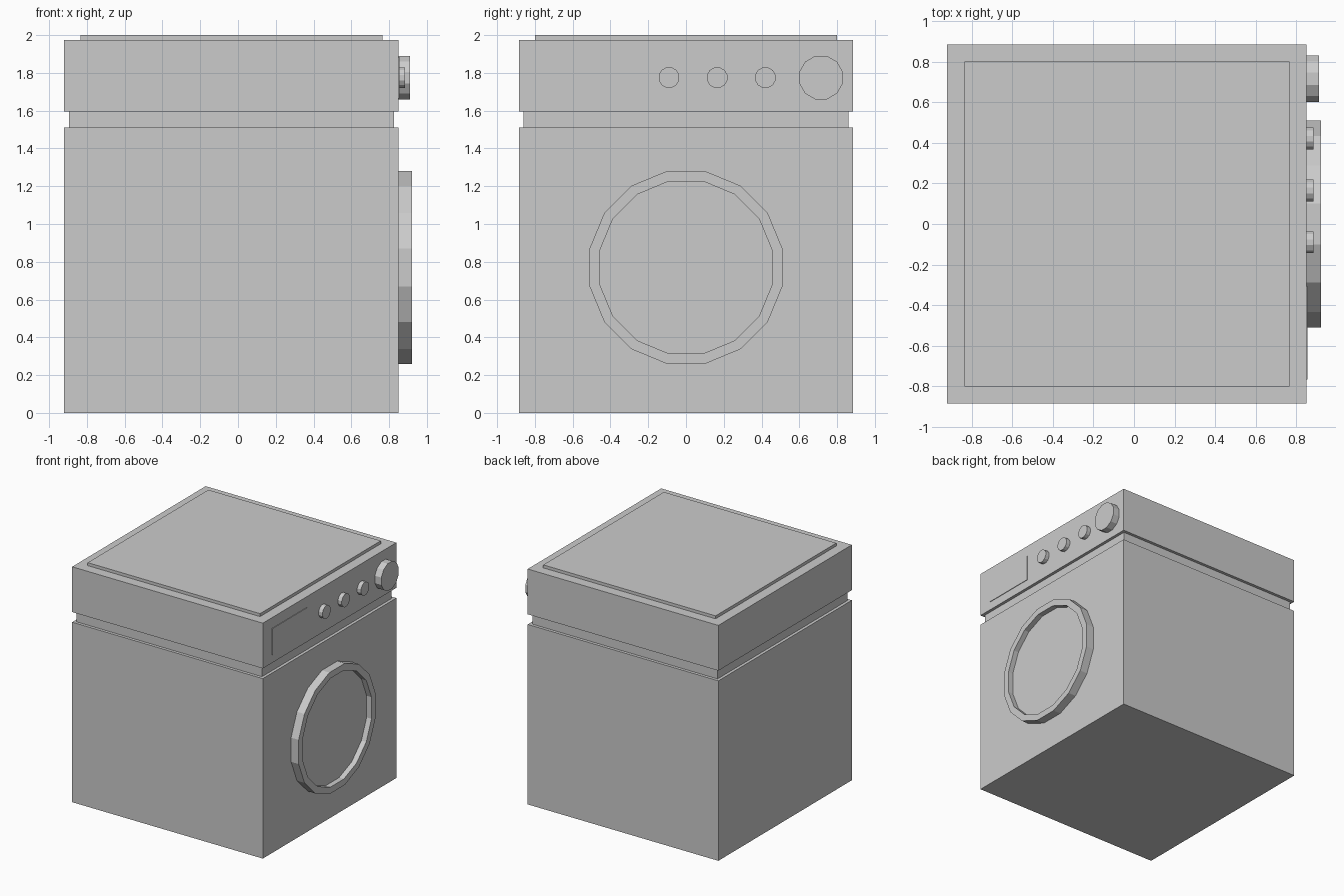
import bpy, bmesh, math
from mathutils import Matrix, Vector

if "Cube" in bpy.data.objects:
    bpy.data.objects.remove(bpy.data.objects["Cube"], do_unlink=True)

grey = bpy.data.materials.new("light_grey")
grey.use_nodes = True
grey.diffuse_color = (0.6, 0.6, 0.6, 1)
grey.node_tree.nodes["Principled BSDF"].inputs["Base Color"].default_value = (0.6, 0.6, 0.6, 1)

FRONT = 0.85      # x of the face that carries the door and controls
KNOB_Z = 1.775


def finish(name, bm):
    bmesh.ops.recalc_face_normals(bm, faces=bm.faces)
    mesh = bpy.data.meshes.new(name)
    bm.to_mesh(mesh)
    bm.free()
    mesh.materials.append(grey)
    obj = bpy.data.objects.new(name, mesh)
    bpy.context.collection.objects.link(obj)
    return obj


def box(name, low, high):
    low, high = Vector(low), Vector(high)
    bm = bmesh.new()
    bmesh.ops.create_cube(bm, size=1)
    bmesh.ops.scale(bm, vec=high - low, verts=bm.verts)
    bmesh.ops.translate(bm, vec=(low + high) / 2, verts=bm.verts)
    return finish(name, bm)


def disc(name, sides, apothem, depth, y, z, rim=0, recess=0):
    """Flat-sided cylinder along x; a rim leaves a sunken centre."""
    radius = apothem / math.cos(math.pi / sides)
    bm = bmesh.new()
    bmesh.ops.create_cone(bm, cap_ends=True, segments=sides,
                          radius1=radius, radius2=radius, depth=depth)
    bmesh.ops.rotate(bm, verts=bm.verts, matrix=Matrix.Rotation(math.pi / sides, 3, "Z"))
    # Keep a flat side at the top whichever way the primitive starts
    top = max(v.co.x for v in bm.verts)
    if top > apothem + 0.001:
        bmesh.ops.rotate(bm, verts=bm.verts, matrix=Matrix.Rotation(math.pi / sides, 3, "Z"))
    if rim:
        bm.normal_update()
        cap = max(bm.faces, key=lambda f: f.calc_center_median().z)
        bmesh.ops.inset_region(bm, faces=[cap], thickness=rim)
        sunk = bmesh.ops.extrude_discrete_faces(bm, faces=[cap])["faces"][0]
        bmesh.ops.translate(bm, vec=(0, 0, -recess), verts=sunk.verts)
    bmesh.ops.rotate(bm, verts=bm.verts, matrix=Matrix.Rotation(math.pi / 2, 3, "Y"))
    bmesh.ops.translate(bm, vec=(FRONT + depth / 2, y, z), verts=bm.verts)
    return finish(name, bm)


# Cabinet
box("cabinet", (-0.92, -0.885, 0), (FRONT, 0.885, 1.51))
box("recessed_band", (-0.895, -0.86, 1.51), (0.825, 0.86, 1.595))
box("control_section", (-0.92, -0.885, 1.595), (FRONT, 0.885, 1.975))
box("lid", (-0.835, -0.8, 1.975), (0.765, 0.8, 2))

# Round door with raised rim
disc("door", 16, 0.51, 0.07, 0, 0.77, rim=0.055, recess=0.045)

# Controls
box("display_panel", (FRONT, -0.765, 1.665), (FRONT + 0.005, -0.305, 1.885))
for i, y in enumerate((-0.09, 0.165, 0.42)):
    disc(f"small_knob_{i + 1}", 12, 0.054, 0.035, y, KNOB_Z)
disc("large_dial", 12, 0.115, 0.06, 0.715, KNOB_Z)
